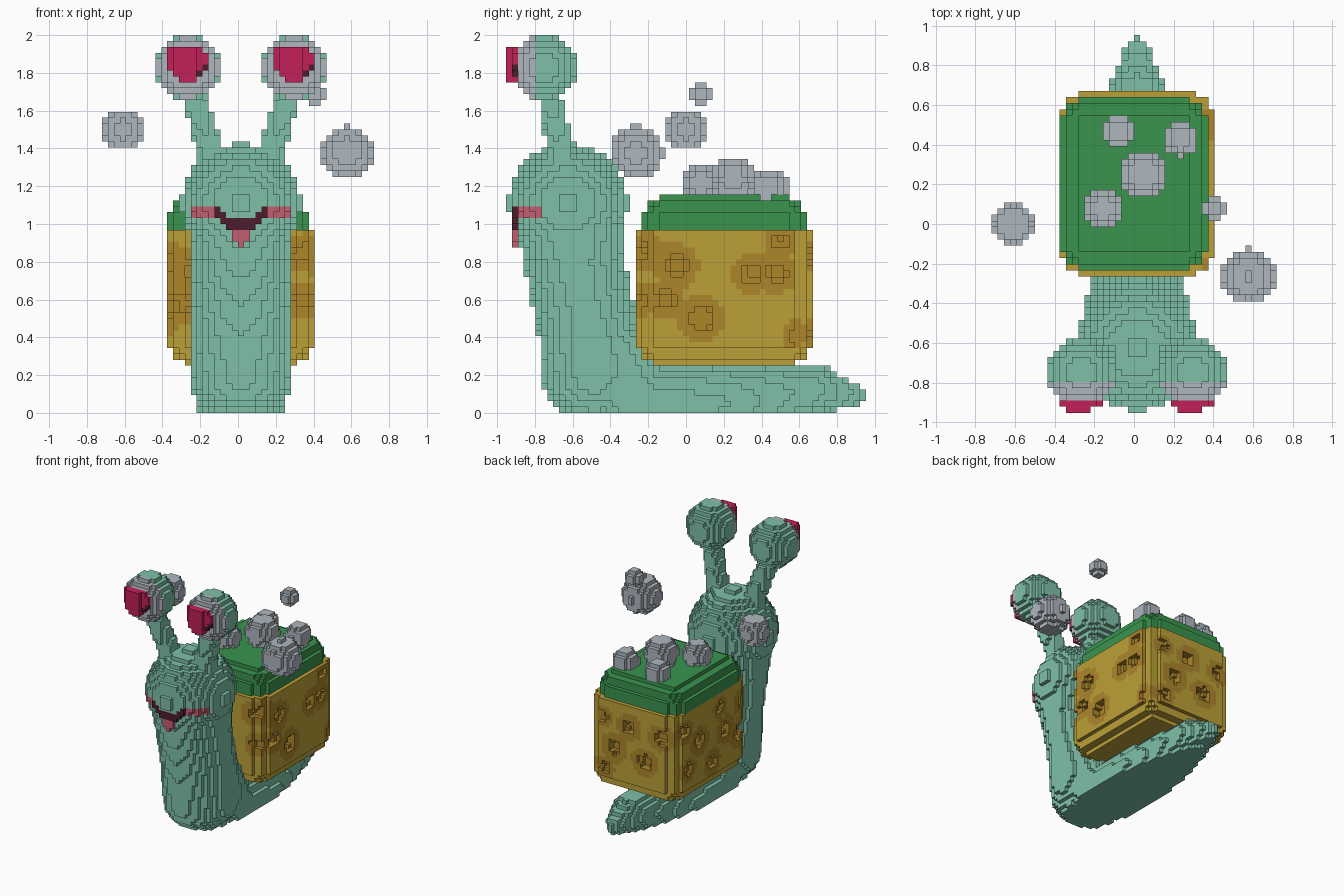
import bpy, bmesh, math
from mathutils import Vector

cube = bpy.data.objects.get("Cube")
if cube:
    bpy.data.objects.remove(cube, do_unlink=True)

V = 1 / 32          # edge of one block
CX = V / 2          # symmetry line of the creature


# ---------- colours ----------
def linear(c):
    c /= 255
    return c / 12.92 if c <= 0.04045 else ((c + 0.055) / 1.055) ** 2.4


def material(name, *rgb):
    m = bpy.data.materials.new(name)
    m.use_nodes = True
    col = [linear(c) for c in rgb] + [1]
    m.diffuse_color = col
    m.node_tree.nodes["Principled BSDF"].inputs["Base Color"].default_value = col
    return m


TEAL = material("teal skin", 126, 192, 168)
GOLD = material("gold shell", 188, 160, 56)
BROWN = material("brown spots", 172, 134, 42)
GREEN = material("green slime", 58, 148, 78)
GREY = material("pale grey", 174, 183, 191)
PINK = material("crimson pupil", 194, 32, 88)
ROSE = material("rose lips", 196, 94, 114)
DARK = material("dark mouth", 78, 28, 44)


# ---------- block helpers ----------
def centre(c):
    return Vector(((c[0] + 0.5) * V, c[1] * V, (c[2] + 0.5) * V))


def cells_in(lo, hi, inside):
    """Blocks between two corners whose centres pass the test."""
    a = [math.floor(n / V) - 1 for n in lo]
    b = [math.ceil(n / V) + 2 for n in hi]
    return {(i, j, k) for i in range(a[0], b[0]) for j in range(a[1], b[1])
            for k in range(max(0, a[2]), b[2]) if inside(centre((i, j, k)))}


def ball(p, r):
    p = Vector(p)
    d = Vector((r, r, r))
    return cells_in(p - d, p + d, lambda q: (q - p).length <= r)


def limb(p, rp, q, rq):
    """Tapered round limb between two points."""
    p, q = Vector(p), Vector(q)
    r = max(rp, rq)
    lo = [min(a, b) - r for a, b in zip(p, q)]
    hi = [max(a, b) + r for a, b in zip(p, q)]
    d = q - p

    def inside(c):
        t = min(1, max(0, (c - p).dot(d) / d.length_squared))
        return (c - p - d * t).length <= rp + (rq - rp) * t
    return cells_in(lo, hi, inside)


def round_box(p, half, r):
    p, half = Vector(p), Vector(half)

    def inside(c):
        e = [max(0, abs(c[n] - p[n]) - half[n] + r) for n in range(3)]
        return Vector(e).length <= r
    return cells_in(p - half, p + half, inside)


SIDES = [((1, 0, 0), ((1, 0, 0), (1, 1, 0), (1, 1, 1), (1, 0, 1))),
         ((-1, 0, 0), ((0, 0, 0), (0, 0, 1), (0, 1, 1), (0, 1, 0))),
         ((0, 1, 0), ((0, 1, 0), (0, 1, 1), (1, 1, 1), (1, 1, 0))),
         ((0, -1, 0), ((0, 0, 0), (1, 0, 0), (1, 0, 1), (0, 0, 1))),
         ((0, 0, 1), ((0, 0, 1), (1, 0, 1), (1, 1, 1), (0, 1, 1))),
         ((0, 0, -1), ((0, 0, 0), (0, 1, 0), (1, 1, 0), (1, 0, 0)))]


def build(name, cells):
    """Skin a {block: material} dictionary, keeping only outside faces."""
    mats = list(dict.fromkeys(cells.values()))
    bm = bmesh.new()
    verts = {}
    for (i, j, k), mat in cells.items():
        for (a, b, c), quad in SIDES:
            if (i + a, j + b, k + c) in cells:
                continue
            face = []
            for x, y, z in quad:
                key = (i + x, j + y, k + z)
                if key not in verts:
                    verts[key] = bm.verts.new((key[0] * V, (key[1] - 0.5) * V, key[2] * V))
                face.append(verts[key])
            bm.faces.new(face).material_index = mats.index(mat)
    me = bpy.data.meshes.new(name)
    bm.to_mesh(me)
    bm.free()
    for m in mats:
        me.materials.append(m)
    ob = bpy.data.objects.new(name, me)
    bpy.context.collection.objects.link(ob)


# ---------- body: head, neck, foot, tail, eye stalks ----------
skin = ball((CX, -0.625, 35.5 * V), 10.12 * V)
neck = [(-0.62, 1.05, 0.29), (-0.59, 0.8, 0.265), (-0.55, 0.6, 0.262),
        (-0.505, 0.4, 0.268), (-0.49, 0.21, 0.272)]
foot = [(-0.505, 0.4, 0.265), (-0.25, 0.05, 0.24), (0.2, 0.05, 0.22),
        (0.68, 0.12, 0.137), (0.88, 0.1, 0.065)]
for chain in (neck, foot):
    for (y0, z0, r0), (y1, z1, r1) in zip(chain, chain[1:]):
        skin |= limb((CX, y0, z0), r0, (CX, y1, z1), r1)
for s in (-1, 1):
    skin |= limb((CX + s * 0.14, -0.65, 1.32), 0.075, (CX + s * 0.265, -0.73, 1.72), 0.06)
body = {c: TEAL for c in skin}

# smile, lips and tongue on the face
smile = {34: (4, 4), 33: (3, 4), 32: (0, 3), 31: (0, 2)}
for c in body:
    i, j, k = c
    if j <= -25 and k in smile:
        if smile[k][0] <= abs(i) <= smile[k][1]:
            body[c] = DARK
        elif k >= 33 and 5 <= abs(i) <= 9:
            body[c] = ROSE
for i in (-1, 0, 1):
    for k in (28, 29, 30):
        if k > 28 or i == 0:
            for j in (-28, -29):
                body[(i, j, k)] = ROSE
build("body", body)

# ---------- eyes: teal ball, grey front, raised pupil ----------
pupil = {61: (-3, 2), 60: (-3, 3), 59: (-3, 3), 58: (-3, 2), 57: (-2, 1), 56: (-1, 1)}
for side, ci in (("right", -9), ("left", 9)):
    eye = {c: GREY if c[1] <= -26 else TEAL
           for c in ball(centre((ci, -24, 58)), 5.5 * V)}
    for k, (a, b) in pupil.items():
        for d in range(a, b + 1):
            eye[(ci + d, -29, k)] = PINK
            if -2 <= d <= 1:
                eye[(ci + d, -30, k)] = PINK
    eye[(ci + 2, -29, 57)] = eye[(ci + 3, -29, 58)] = DARK
    build(side + "_eye", eye)

# ---------- shell: gold block with a green cap ----------
SY = 6.5 * V
gold = round_box((CX, SY, 22.5 * V), (12.5 * V, 15 * V, 14.5 * V), 4.6 * V)
cap = round_box((0, SY, 22.5 * V), (12 * V, 14 * V, 14.5 * V), 4.6 * V)
shell = {c: GOLD for c in gold if c[2] < 31}
shell.update({c: GREEN for c in cap if c[2] >= 31})

# sunken brown spots, placed on each wall as (across, height, radius)
XL, XR, YF, YB = 0.4, -0.37, -0.26, 0.66
left_wall = [(-0.22, 0.87, 0.09), (-0.05, 0.78, 0.11), (-0.11, 0.6, 0.1), (0.08, 0.5, 0.12),
             (0.35, 0.74, 0.1), (0.48, 0.74, 0.1), (0.5, 0.91, 0.08), (0.58, 0.42, 0.07)]
right_wall = [(-0.18, 0.8, 0.1), (-0.15, 0.55, 0.12), (0.03, 0.65, 0.11), (0.1, 0.85, 0.08),
              (0.2, 0.45, 0.1), (0.36, 0.68, 0.11), (0.5, 0.5, 0.09), (0.54, 0.82, 0.09)]
back_wall = [(-0.24, 0.78, 0.1), (-0.1, 0.55, 0.11), (0.04, 0.8, 0.1),
             (0.17, 0.6, 0.11), (0.27, 0.83, 0.08), (0.26, 0.42, 0.08)]
front_wall = [(-0.3, 0.58, 0.11), (-0.27, 0.76, 0.09), (0.33, 0.84, 0.1), (0.35, 0.6, 0.1)]
spots = [((XL, a, z), r) for a, z, r in left_wall] + [((XR, a, z), r) for a, z, r in right_wall]
spots += [((a, YB, z), r) for a, z, r in back_wall] + [((a, YF, z), r) for a, z, r in front_wall]
for p, r in spots:
    for c in ball(p, r + 0.01):
        if shell.get(c) == GOLD:
            shell[c] = BROWN
for p, r in spots:
    for c in ball(p, r * 0.55):
        if shell.get(c) == BROWN:
            del shell[c]
build("shell", shell)

# ---------- bubbles: resting on the shell and floating ----------
bubbles = [(-0.08, 0.47, 1.2, 0.085), (0.235, 0.43, 1.2, 0.09), (0.045, 0.25, 1.24, 0.116),
           (-0.157, 0.08, 1.22, 0.098), (0.406, 0.078, 1.69, 0.066),
           (-0.61, 0, 1.5, 0.108), (0.578, -0.26, 1.38, 0.138)]
for n, (x, y, z, r) in enumerate(bubbles, 1):
    build(f"bubble_{n}", {c: GREY for c in ball((x, y, z), r)})
